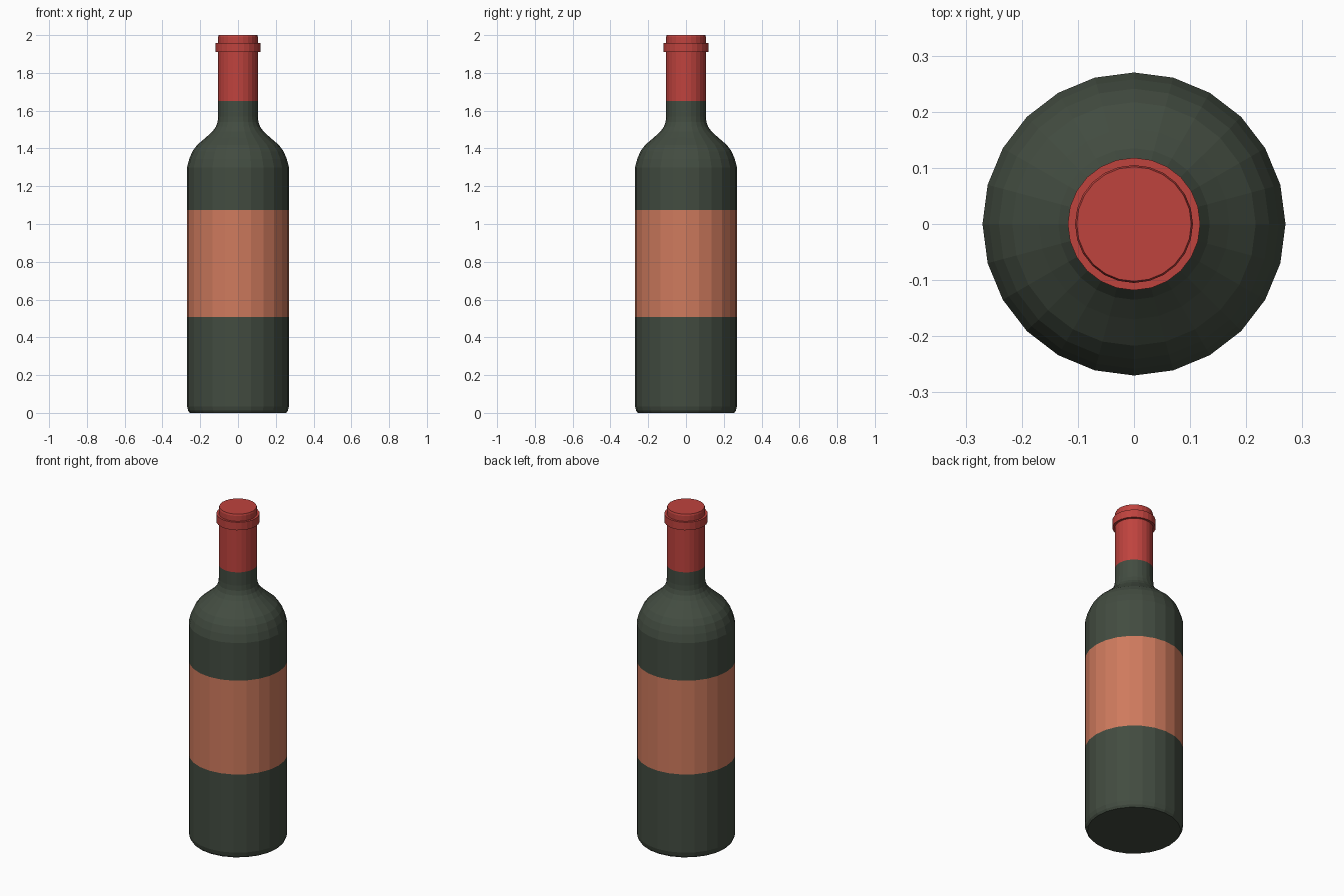
import bpy, bmesh, math

if "Cube" in bpy.data.objects:
    bpy.data.objects.remove(bpy.data.objects["Cube"])

SIDES = 24


def material(name, rgb):
    m = bpy.data.materials.new(name)
    m.diffuse_color = (*rgb, 1)
    m.use_nodes = True
    m.node_tree.nodes["Principled BSDF"].inputs["Base Color"].default_value = m.diffuse_color
    return m


glass = material("dark green glass", (0.055, 0.072, 0.052))
paper = material("orange label", (0.62, 0.195, 0.110))
foil = material("red foil", (0.52, 0.056, 0.048))


def lathe(name, profile, mats, rule=lambda z: 0):
    """Closed, faceted solid of revolution; material chosen by face height."""
    bm = bmesh.new()
    rings = []
    for r, z in profile:
        rings.append([bm.verts.new((r * math.cos(math.tau * i / SIDES),
                                    r * math.sin(math.tau * i / SIDES), z))
                      for i in range(SIDES)])
    for a, b in zip(rings, rings[1:]):
        for i in range(SIDES):
            j = (i + 1) % SIDES
            bm.faces.new((a[i], a[j], b[j], b[i]))
    bm.faces.new(rings[0][::-1])
    bm.faces.new(rings[-1])
    for f in bm.faces:
        f.material_index = rule(f.calc_center_median().z)
    mesh = bpy.data.meshes.new(name)
    bm.to_mesh(mesh)
    bm.free()
    for m in mats:
        mesh.materials.append(m)
    ob = bpy.data.objects.new(name, mesh)
    bpy.context.collection.objects.link(ob)
    return ob


# Glass body with the label band, shoulder and neck, foil-wrapped top
lathe("bottle", [
    (0.255, 0), (0.264, 0.012), (0.27, 0.035),
    (0.27, 0.507), (0.27, 1.073), (0.27, 1.30),
    (0.258, 1.345), (0.241, 1.385), (0.217, 1.418),
    (0.170, 1.458), (0.135, 1.49), (0.117, 1.515), (0.108, 1.54),
    (0.105, 1.57), (0.105, 1.65), (0.105, 1.99), (0.102, 2.0),
], [glass, paper, foil],
    lambda z: 2 if z > 1.65 else 1 if 0.507 < z < 1.073 else 0)

# Raised collar below the mouth
lathe("collar", [(0.118, 1.91), (0.118, 1.958)], [foil])
